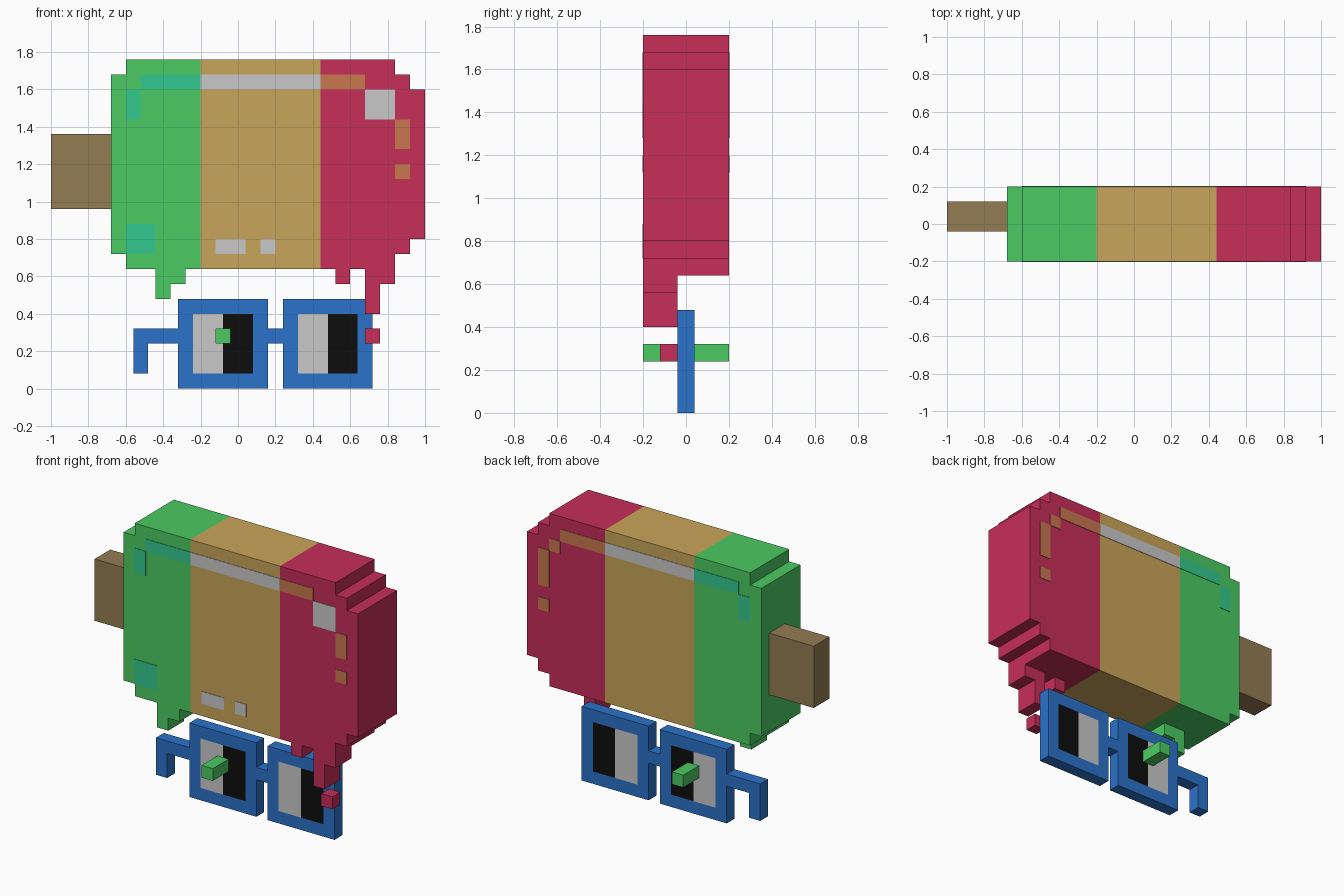
import bpy, bmesh

if "Cube" in bpy.data.objects:
    bpy.data.objects.remove(bpy.data.objects["Cube"])


def material(name, hex_code):
    srgb = [int(hex_code[i:i + 2], 16) / 255 for i in (0, 2, 4)]
    lin = [c / 12.92 if c <= 0.04045 else ((c + 0.055) / 1.055) ** 2.4 for c in srgb]
    m = bpy.data.materials.new(name)
    m.diffuse_color = (*lin, 1)
    m.use_nodes = True
    m.node_tree.nodes["Principled BSDF"].inputs["Base Color"].default_value = m.diffuse_color
    return m


GREEN = material("lime_green", "4BCB62")
TAN = material("caramel_tan", "C9A55A")
RED = material("berry_red", "C72E59")
BROWN = material("stick_brown", "937C52")
BLUE = material("frame_blue", "2B72CA")
TEAL = material("teal_shine", "34C98F")
WHITE = material("pale_grey", "C9C9C9")
ORANGE = material("orange_shine", "C8774F")
BLACK = material("black", "0D0D0D")


def finish(name, bm, mats):
    bmesh.ops.recalc_face_normals(bm, faces=bm.faces)
    me = bpy.data.meshes.new(name)
    bm.to_mesh(me)
    bm.free()
    for m in mats:
        me.materials.append(m)
    ob = bpy.data.objects.new(name, me)
    bpy.context.collection.objects.link(ob)
    return ob


def prism_mesh(points, y0, y1):
    """Extrude an (x, z) outline from y0 to y1."""
    bm = bmesh.new()
    face = bm.faces.new([bm.verts.new((x, y0, z)) for x, z in points])
    ext = bmesh.ops.extrude_face_region(bm, geom=[face], use_keep_orig=True)
    for v in ext["geom"]:
        if isinstance(v, bmesh.types.BMVert):
            v.co.y = y1
    bmesh.ops.recalc_face_normals(bm, faces=bm.faces)
    return bm


def rect(x0, x1, z0, z1):
    return [(x0, z0), (x1, z0), (x1, z1), (x0, z1)]


def prism(name, points, y0, y1, mat):
    return finish(name, prism_mesh(points, y0, y1), [mat])


def cut_x(bm, x, faces):
    geom = set(faces)
    for f in faces:
        geom.update(f.edges)
        geom.update(f.verts)
    bmesh.ops.bisect_plane(bm, geom=list(geom), plane_co=(x, 0, 0), plane_no=(1, 0, 0))


# Ice body: stepped outline, cut into three coloured bands along x
outline = [(-0.6, 0.64), (0.84, 0.64), (0.84, 0.72), (0.92, 0.72), (0.92, 0.8), (1, 0.8),
           (1, 1.6), (0.92, 1.6), (0.92, 1.68), (0.84, 1.68), (0.84, 1.76), (-0.6, 1.76),
           (-0.6, 1.68), (-0.68, 1.68), (-0.68, 0.72), (-0.6, 0.72)]
bm = prism_mesh(outline, -0.2, 0.2)
for x in (-0.2, 0.44):
    cut_x(bm, x, list(bm.faces))
for f in bm.faces:
    cx = f.calc_center_median().x
    # concave end faces: judge by their extreme corners
    lo, hi = min(v.co.x for v in f.verts), max(v.co.x for v in f.verts)
    f.material_index = 0 if hi < -0.19 else 2 if lo > 0.43 else 1
finish("ice_body", bm, [GREEN, TAN, RED])

# Stick
prism("stick", rect(-1, -0.68, 0.96, 1.36), -0.04, 0.12, BROWN)

# Melting drips along the front lower edge
prism("green_drip", [(-0.44, 0.48), (-0.36, 0.48), (-0.36, 0.56), (-0.28, 0.56),
                     (-0.28, 0.64), (-0.44, 0.64)], -0.2, -0.04, GREEN)
prism("small_red_drip", rect(0.52, 0.6, 0.56, 0.64), -0.2, -0.04, RED)
prism("long_red_drip", [(0.68, 0.4), (0.76, 0.4), (0.76, 0.56), (0.84, 0.56),
                        (0.84, 0.64), (0.68, 0.64)], -0.2, -0.04, RED)

# Falling drops
prism("green_drop", rect(-0.12, -0.04, 0.24, 0.32), -0.2, 0.2, GREEN)
prism("red_drop", rect(0.68, 0.76, 0.24, 0.32), -0.12, -0.04, RED)

# Shine patches as thin plates: x0, x1, z0, z1, colour
both = [(-0.6, -0.52, 1.44, 1.6, TEAL), (-0.52, -0.2, 1.6, 1.68, TEAL),
        (-0.2, 0.44, 1.6, 1.68, WHITE), (0.84, 0.92, 1.12, 1.2, ORANGE)]
front = both + [(0.44, 0.68, 1.6, 1.68, ORANGE), (0.68, 0.84, 1.44, 1.6, WHITE),
                (0.84, 0.92, 1.28, 1.44, ORANGE), (-0.6, -0.44, 0.72, 0.88, TEAL),
                (-0.12, 0.04, 0.72, 0.8, WHITE), (0.12, 0.2, 0.72, 0.8, WHITE)]
back = both + [(0.44, 0.76, 1.6, 1.68, ORANGE), (0.76, 0.84, 1.52, 1.6, ORANGE),
               (0.84, 0.92, 1.28, 1.52, ORANGE)]
for side, patches, y in (("front", front, -0.2), ("back", back, 0.2)):
    for i, (x0, x1, z0, z1, mat) in enumerate(patches):
        prism(f"{side}_shine_{i + 1}", rect(x0, x1, z0, z1), y - 0.003, y + 0.003, mat)

# Glasses: square frames with inset lenses, half pale and half black
for name, x0 in (("left_eyeglass", -0.32), ("right_eyeglass", 0.24)):
    mid = x0 + 0.24
    bm = prism_mesh(rect(x0, x0 + 0.48, 0, 0.48), -0.04, 0.04)
    lenses = [f for f in bm.faces if abs(f.normal.y) > 0.9]
    bmesh.ops.inset_individual(bm, faces=lenses, thickness=0.08, use_even_offset=True)
    cut_x(bm, mid, lenses)
    for f in bm.faces:
        inside = all(abs(v.co.x - mid) < 0.17 and abs(v.co.z - 0.24) < 0.17 for v in f.verts)
        if inside:
            f.material_index = 1 if f.calc_center_median().x < mid else 2
    finish(name, bm, [BLUE, WHITE, BLACK])
prism("bridge", rect(0.16, 0.24, 0.24, 0.32), -0.04, 0.04, BLUE)
prism("temple_arm", [(-0.56, 0.08), (-0.48, 0.08), (-0.48, 0.24), (-0.32, 0.24),
                     (-0.32, 0.32), (-0.56, 0.32)], -0.04, 0.04, BLUE)
